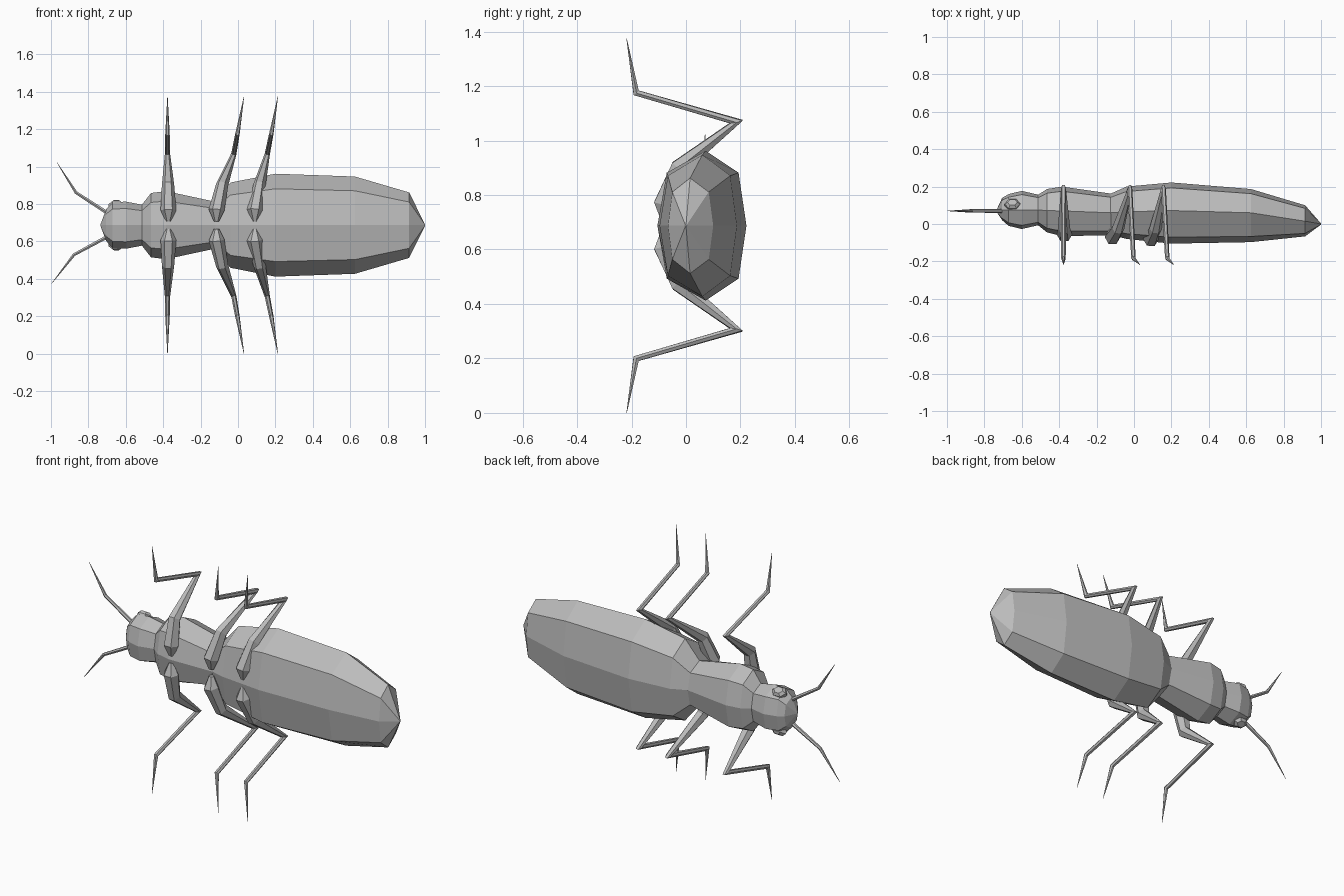
import bpy
import math
from mathutils import Vector, Matrix

MID = 0.695  # height of the plane of symmetry

if "Cube" in bpy.data.objects:
    bpy.data.objects.remove(bpy.data.objects["Cube"])

grey = bpy.data.materials.new("shell_grey")
grey.use_nodes = True
COLOUR = (0.5, 0.5, 0.5, 1)
grey.diffuse_color = COLOUR
grey.node_tree.nodes["Principled BSDF"].inputs["Base Color"].default_value = COLOUR


def skin(name, rings):
    """Bridge equal-sized rings of points into a closed flat-shaded mesh."""
    n = len(rings[0])
    verts = [p for ring in rings for p in ring]
    faces = [tuple(reversed(range(n))), tuple(range(len(verts) - n, len(verts)))]
    for r in range(len(rings) - 1):
        for i in range(n):
            j = (i + 1) % n
            faces.append((r * n + i, r * n + j, r * n + n + j, r * n + n + i))
    mesh = bpy.data.meshes.new(name)
    mesh.from_pydata(verts, [], faces)
    mesh.validate()
    mesh.materials.append(grey)
    obj = bpy.data.objects.new(name, mesh)
    bpy.context.collection.objects.link(obj)
    # Consistent outward normals
    import bmesh
    bm = bmesh.new()
    bm.from_mesh(mesh)
    bmesh.ops.remove_doubles(bm, verts=bm.verts, dist=0.0005)
    bmesh.ops.recalc_face_normals(bm, faces=bm.faces)
    bm.to_mesh(mesh)
    bm.free()
    return obj


def body(name, sections):
    """Eight-sided body; each section is x, belly y, side y, back y, half width."""
    rings = []
    for x, belly, side, back, half in sections:
        ring = []
        for k in range(8):
            a = k * math.pi / 4
            c, s = math.cos(a), math.sin(a)
            reach = (back - side) if c > 0 else (side - belly)
            push = 1.14 if k % 2 else 1.0
            ring.append((x, side + reach * c * push, MID + half * s))
        rings.append(ring)
    return skin(name, rings)


def limb(name, path, radii, axis, sides=6):
    """Tapered tube along a bent path, mitred at its joints."""
    pts = [Vector(p) for p in path]
    rings = []
    for i, p in enumerate(pts):
        d_in = (p - pts[max(i - 1, 0)]).normalized()
        d_out = (pts[min(i + 1, len(pts) - 1)] - p).normalized()
        t = (d_in + d_out).normalized()
        stretch = 1.0
        if 0 < i < len(pts) - 1:
            stretch = min(1 / max(t.dot(d_in), 0.1), 1.9)
        u = (axis - t * axis.dot(t)).normalized()
        v = t.cross(u)
        rings.append([p + radii[i] * (math.cos(a) * u + math.sin(a) * v * stretch)
                      for a in (2 * math.pi * k / sides for k in range(sides))])
    return skin(name, rings)


# Body
body("head", [
    (-0.735, 0.065, 0.07, 0.075, 0.005),
    (-0.705, 0.02, 0.075, 0.14, 0.085),
    (-0.67, -0.01, 0.075, 0.16, 0.122),
    (-0.60, -0.027, 0.075, 0.177, 0.126),
    (-0.505, -0.005, 0.075, 0.155, 0.108)])
body("thorax", [
    (-0.515, -0.005, 0.075, 0.155, 0.108),
    (-0.465, -0.045, 0.072, 0.187, 0.172),
    (-0.385, -0.065, 0.07, 0.2, 0.182),
    (-0.12, -0.06, 0.06, 0.162, 0.125)])
body("abdomen", [
    (-0.13, -0.055, 0.06, 0.16, 0.12),
    (-0.04, -0.08, 0.065, 0.2, 0.228),
    (0.2, -0.105, 0.072, 0.222, 0.275),
    (0.625, -0.097, 0.06, 0.187, 0.26),
    (0.915, -0.066, 0.015, 0.1, 0.175),
    (1.0, -0.003, 0.0, 0.003, 0.004)])

# Legs: x at hip, thigh, knee, ankle and tip, plus a shift toward the back
legs = {
    "front": ((-0.372, -0.374, -0.377, -0.377, -0.377), 0.015),
    "middle": ((-0.115, -0.085, -0.022, -0.003, 0.032), 0.0),
    "rear": ((0.09, 0.115, 0.157, 0.178, 0.213), -0.01),
}
for side_name, side in (("upper", 1), ("lower", -1)):
    for pair, (xs, shift) in legs.items():
        hip, thigh, knee, ankle, tip = xs
        limb(f"{side_name}_{pair}_leg", [
            (hip, -0.07 + shift, MID + side * 0.02),
            (hip, -0.07 + shift, MID + side * 0.08),
            (thigh, -0.025, MID + side * 0.215),
            (knee, 0.185, MID + side * 0.382),
            (ankle, -0.183, MID + side * 0.488),
            (tip, -0.218, MID + side * 0.687),
        ], (0.014, 0.042, 0.033, 0.014, 0.012, 0.001), Vector((1, 0, 0)))

    # Eyes: low hexagonal domes on the sides of the head
    tilt = Matrix.Rotation(-side * math.radians(32), 3, "X")
    centre = Vector((-0.65, 0.105, MID + side * 0.108))
    rings = []
    for radius, lift in ((0.042, -0.012), (0.042, 0.006), (0.026, 0.02)):
        rings.append([centre + tilt @ Vector((radius * math.cos(k * math.pi / 3),
                                              0.8 * radius * math.sin(k * math.pi / 3),
                                              side * lift)) for k in range(6)])
    skin(f"{side_name}_eye", rings)

# Antennae, posed slightly differently
limb("upper_antenna", [(-0.69, 0.07, 0.755), (-0.866, 0.07, 0.869), (-0.968, 0.07, 1.03)],
     (0.011, 0.009, 0.001), Vector((0, 1, 0)))
limb("lower_antenna", [(-0.69, 0.07, 0.638), (-0.877, 0.07, 0.537), (-0.997, 0.07, 0.382)],
     (0.011, 0.009, 0.001), Vector((0, 1, 0)))

# Set the lowest claw tip on the ground and centre the body
bpy.context.view_layer.update()
parts = [o for o in bpy.context.scene.objects if o.type == "MESH" and grey.name in o.data.materials]
low = min(v.co.z for o in parts for v in o.data.vertices)
for o in parts:
    o.data.transform(Matrix.Translation((0, 0, -low)))
